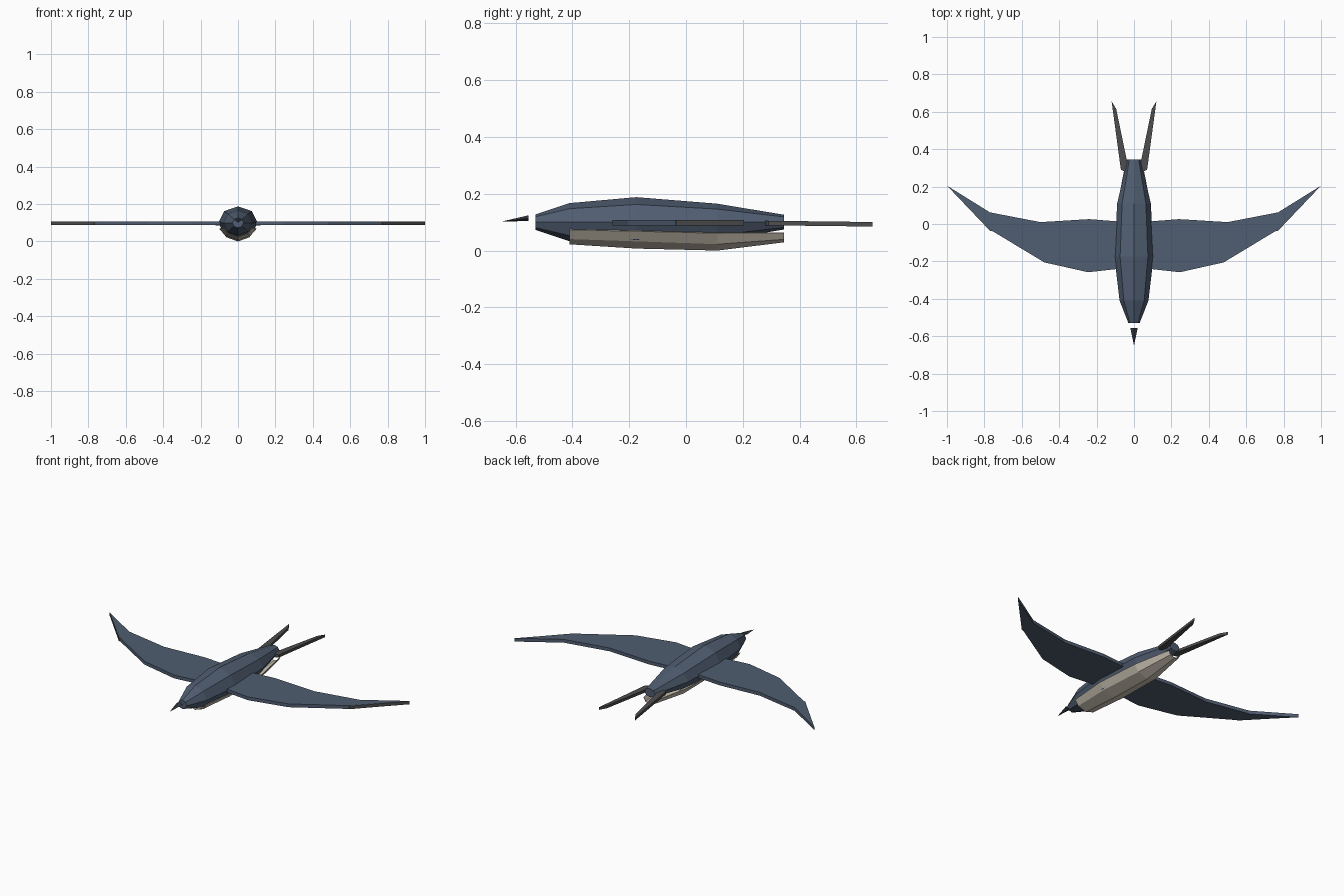
import bpy, bmesh
from math import sin, cos, pi

if "Cube" in bpy.data.objects:
    bpy.data.objects.remove(bpy.data.objects["Cube"])


def material(name, rgb):
    m = bpy.data.materials.new(name)
    m.diffuse_color = (*rgb, 1)
    m.use_nodes = True
    m.node_tree.nodes["Principled BSDF"].inputs["Base Color"].default_value = m.diffuse_color
    return m


BLUE = material("slate_blue", (0.08, 0.11, 0.165))
CREAM = material("cream", (0.60, 0.55, 0.46))
DARK = material("dark_feather", (0.075, 0.075, 0.078))
BEAK = material("beak_dark", (0.04, 0.045, 0.06))


def make(name, verts, faces, mat):
    bm = bmesh.new()
    vs = [bm.verts.new(v) for v in verts]
    for f in faces:
        bm.faces.new([vs[i] for i in f])
    bmesh.ops.recalc_face_normals(bm, faces=bm.faces)
    me = bpy.data.meshes.new(name)
    bm.to_mesh(me)
    bm.free()
    me.materials.append(mat)
    ob = bpy.data.objects.new(name, me)
    bpy.context.collection.objects.link(ob)
    return ob


def loft(name, rings, mat, closed=True):
    n = len(rings[0])
    faces = []
    for r in range(len(rings) - 1):
        for i in range(n if closed else n - 1):
            j = (i + 1) % n
            faces.append((r * n + i, r * n + j, (r + 1) * n + j, (r + 1) * n + i))
    if closed:
        last = (len(rings) - 1) * n
        faces += [tuple(range(n)), tuple(range(last, last + n))]
    return make(name, [v for ring in rings for v in ring], faces, mat)


def plate(name, outline, z, thick, mat, side, droop=0.0):
    """Flat feather plate; droop lowers z with distance along y."""
    y0 = min(y for x, y in outline)
    rings = [[(side * x, y, z + dz - droop * (y - y0)) for x, y in outline]
             for dz in (-thick / 2, thick / 2)]
    return loft(name, rings, mat)


# Body: tapered eight-sided loft (y, half width, half height)
stations = [(-0.53, 0.03, 0.027), (-0.41, 0.077, 0.067), (-0.175, 0.105, 0.088),
            (0.11, 0.09, 0.065), (0.345, 0.035, 0.026)]
loft("body", [[(rx * sin(k * pi / 4), y, 0.1 + rz * cos(k * pi / 4)) for k in range(8)]
              for y, rx, rz in stations], BLUE)

# Belly: pale open shell (y, rim half width, rim z, low half width, low z, bottom z)
belly_rows = [(-0.41, 0.074, 0.074, 0.052, 0.042, 0.024),
              (-0.175, 0.098, 0.069, 0.067, 0.034, 0.009),
              (0.11, 0.086, 0.062, 0.060, 0.024, 0.002),
              (0.345, 0.040, 0.063, 0.028, 0.041, 0.031)]
belly = loft("belly", [[(-a, y, za), (-b, y, zb), (0, y, zc), (b, y, zb), (a, y, za)]
                       for y, a, za, b, zb, zc in belly_rows], CREAM, closed=False)
shell = belly.modifiers.new("shell", "SOLIDIFY")
shell.thickness = 0.004
shell.offset = 0

# Beak: four-sided spike
tip = (0, -0.65, 0.102)
make("beak", [(0.02, -0.555, 0.114), (0, -0.555, 0.124), (-0.02, -0.555, 0.114),
              (0, -0.555, 0.104), tip],
     [(0, 1, 2, 3), (0, 1, 4), (1, 2, 4), (2, 3, 4), (3, 0, 4)], BEAK)

# Wings, dark wing tips and tail streamers, mirrored left and right
wing = [(0.04, 0.01), (0.24, 0.026), (0.5, 0.01), (0.77, 0.062), (1.0, 0.205),
        (0.77, -0.03), (0.48, -0.205), (0.245, -0.258), (0.04, -0.235)]
wing_tip = [(0.76, 0.055), (1.0, 0.205), (0.77, -0.036), (0.745, -0.04)]
streamer = [(0.03, 0.30), (0.095, 0.615), (0.12, 0.657), (0.07, 0.29), (0.05, 0.28)]
for side, label in ((-1, "left"), (1, "right")):
    plate("wing_" + label, wing, 0.098, 0.020, BLUE, side)
    plate("wing_tip_" + label, wing_tip, 0.098, 0.018, DARK, side)
    plate("tail_streamer_" + label, streamer, 0.097, 0.016, DARK, side, droop=0.012)
